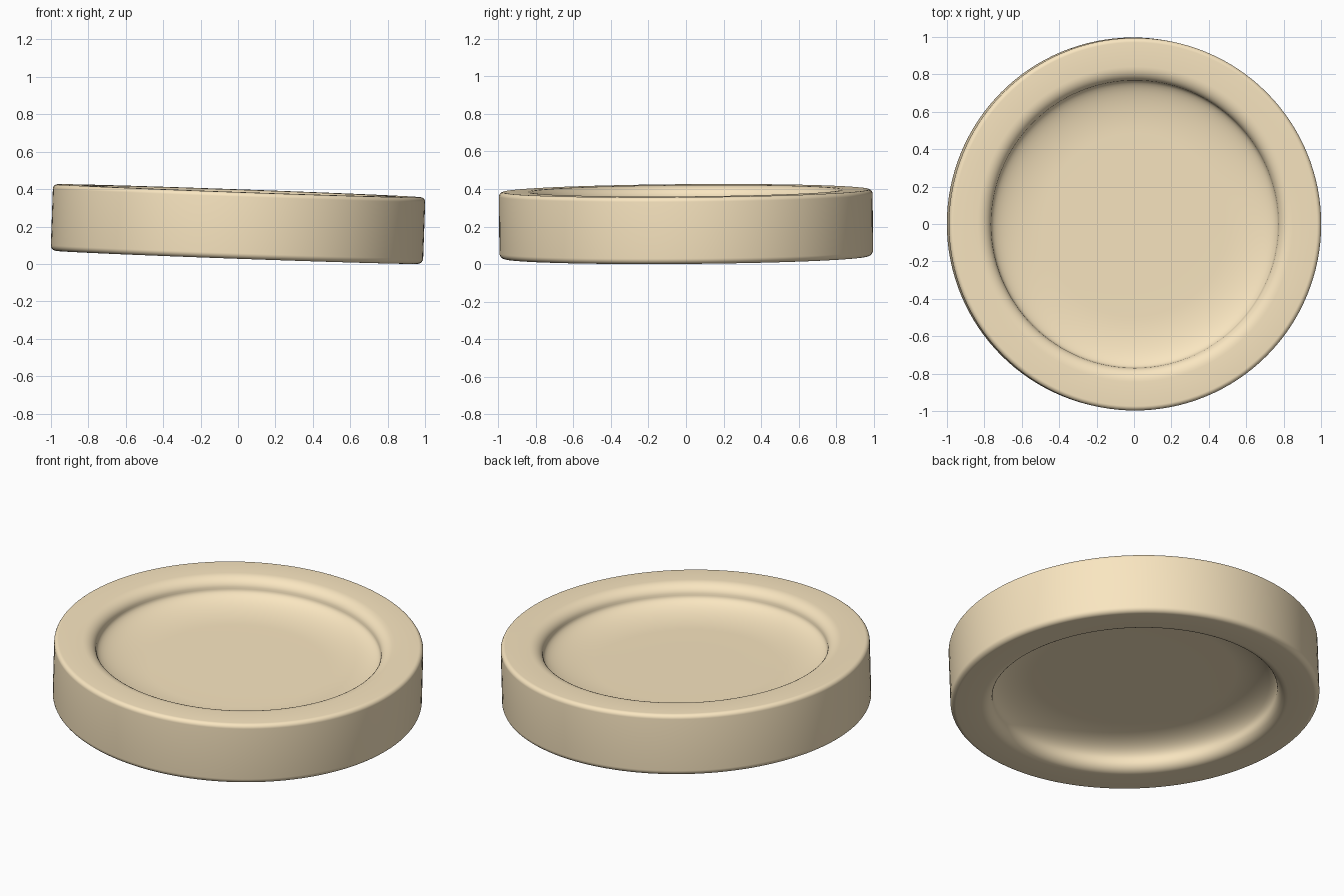
import bpy, bmesh, math
from mathutils import Matrix, Vector

if "Cube" in bpy.data.objects:
    bpy.data.objects.remove(bpy.data.objects["Cube"])

SEGMENTS = 128
RADIUS = 0.996
HALF = 0.178          # half thickness
TILT_RIGHT = math.radians(2.05)
TILT_FRONT = math.radians(0.45)


def arc(cx, cz, rx, rz, start, end, steps=8):
    """Points on an elliptical arc in the XZ plane (angles in degrees)."""
    pts = []
    for i in range(steps + 1):
        a = math.radians(start + (end - start) * i / steps)
        pts.append((cx + rx * math.cos(a), cz + rz * math.sin(a)))
    return pts


def face_profile(depth, fillet, lip_w, lip_h, corner):
    """Half profile from the dished centre out to the outer wall."""
    wall = 0.768
    bowl = depth - lip_h
    pts = [(0, HALF - depth), (0.3, HALF - depth)]
    pts += arc(wall - fillet, HALF - lip_h, fillet, bowl, -90, 0, 14)
    pts += arc(wall + lip_w, HALF - lip_h, lip_w, lip_h, 180, 90)[1:]
    pts += arc(RADIUS - corner, HALF - corner, corner, corner, 90, 0)
    return pts


# Whole disc: upper and lower face profiles joined by the outer wall
top = face_profile(0.14, 0.28, 0.075, 0.06, 0.024)
bottom = [(x, -z) for x, z in
          reversed(face_profile(0.165, 0.22, 0.06, 0.06, 0.03))]

bm = bmesh.new()
verts = [bm.verts.new((x, 0, z)) for x, z in top + bottom]
edges = [bm.edges.new(pair) for pair in zip(verts, verts[1:])]
bmesh.ops.spin(bm, geom=verts + edges, cent=(0, 0, 0), axis=(0, 0, 1),
               angle=math.tau, steps=SEGMENTS, use_duplicate=False)
bmesh.ops.remove_doubles(bm, verts=bm.verts, dist=1e-4)
bmesh.ops.recalc_face_normals(bm, faces=bm.faces)

# Slight lean to the right and front, then rest it on the ground
bm.transform(Matrix.Rotation(TILT_RIGHT, 4, 'Y') @ Matrix.Rotation(TILT_FRONT, 4, 'X'))
low = min(v.co.z for v in bm.verts)
bm.transform(Matrix.Translation(Vector((0, 0, -low))))

mesh = bpy.data.meshes.new("dished_disc")
bm.to_mesh(mesh)
bm.free()
disc = bpy.data.objects.new("dished_disc", mesh)
bpy.context.collection.objects.link(disc)

# Smooth shading and colour
bpy.context.view_layer.objects.active = disc
disc.select_set(True)
bpy.ops.object.shade_smooth_by_angle(angle=math.radians(40))
mat = bpy.data.materials.new("cream")
mat.diffuse_color = (0.95, 0.79, 0.53, 1)
mat.use_nodes = True
mat.node_tree.nodes["Principled BSDF"].inputs["Base Color"].default_value = mat.diffuse_color
mesh.materials.append(mat)
